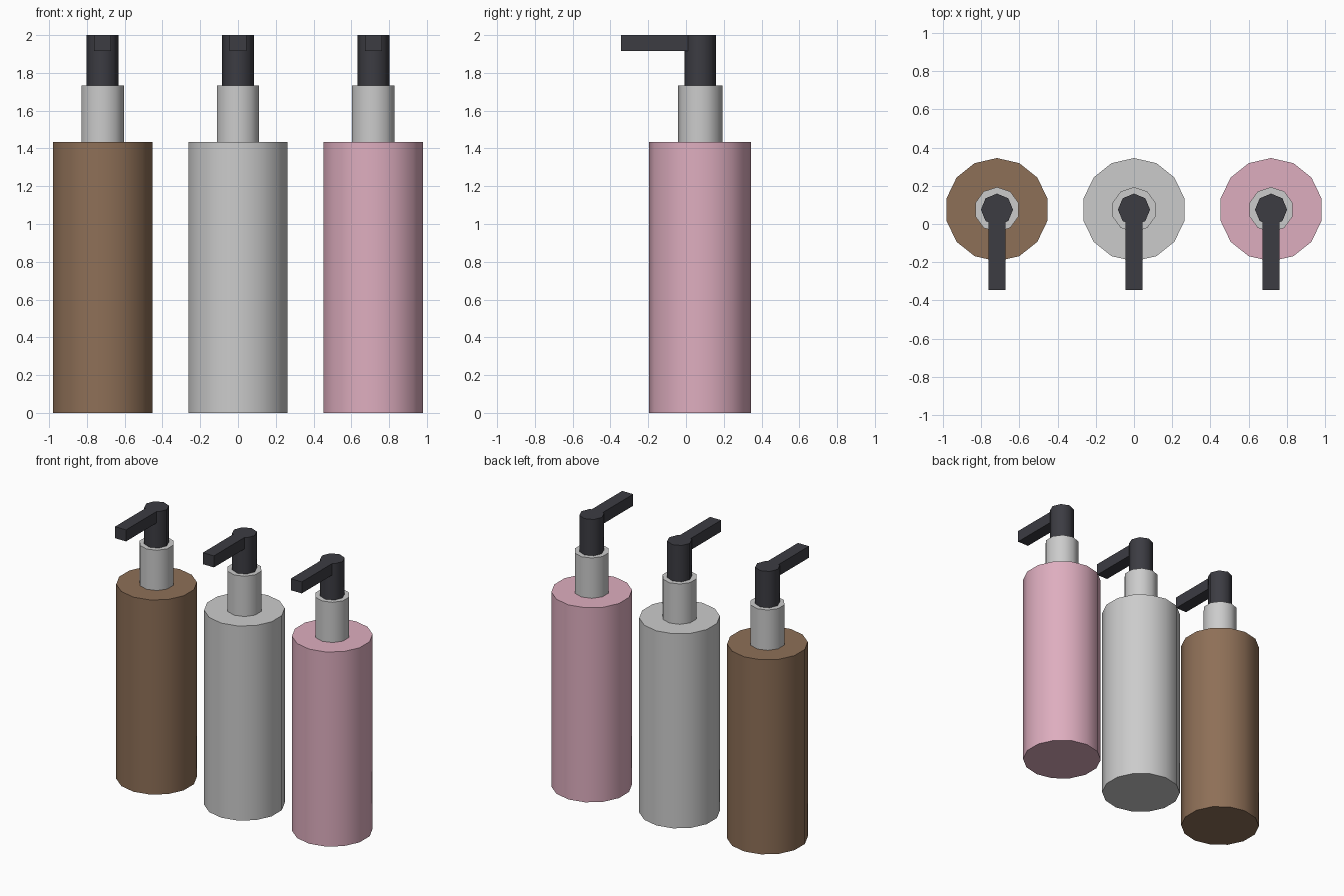
import bpy, math

if "Cube" in bpy.data.objects:
    bpy.data.objects.remove(bpy.data.objects["Cube"])

CY = 0.075  # bottle axis in y


def material(name, rgb):
    m = bpy.data.materials.new(name)
    m.diffuse_color = (*rgb, 1)
    m.use_nodes = True
    m.node_tree.nodes["Principled BSDF"].inputs["Base Color"].default_value = m.diffuse_color
    return m


def finish(name, mat):
    o = bpy.context.object
    o.name = name
    if mat:
        o.data.materials.append(mat)
    return o


def cylinder(name, x, sides, r, z0, z1, mat=None):
    # a corner of the polygon points along y
    bpy.ops.mesh.primitive_cylinder_add(vertices=sides, radius=r, depth=z1 - z0,
                                        location=(x, CY, (z0 + z1) / 2))
    o = finish(name, mat)
    bpy.ops.object.shade_smooth_by_angle(angle=math.radians(60))
    return o


def box(name, lo, hi, mat=None):
    bpy.ops.mesh.primitive_cube_add(size=1, location=[(a + b) / 2 for a, b in zip(lo, hi)])
    o = finish(name, mat)
    o.scale = [b - a for a, b in zip(lo, hi)]
    bpy.ops.object.transform_apply(location=False, rotation=False, scale=True)
    return o


brown = material("brown", (0.27, 0.16, 0.095))
pink = material("pink", (0.73, 0.42, 0.52))
dark = material("dark_plastic", (0.045, 0.045, 0.055))

# three pump bottles in a row
for label, x, mat in (("left", -0.717, brown), ("middle", 0, None), ("right", 0.717, pink)):
    cylinder("bottle_" + label, x, 14, 0.27, 0, 1.435, mat)
    cylinder("collar_" + label, x, 10, 0.118, 1.435, 1.732)
    cylinder("pump_" + label, x, 8, 0.084, 1.732, 2.0, dark)
    box("spout_" + label, (x - 0.045, -0.345, 1.915), (x + 0.045, CY, 2.0), dark)
